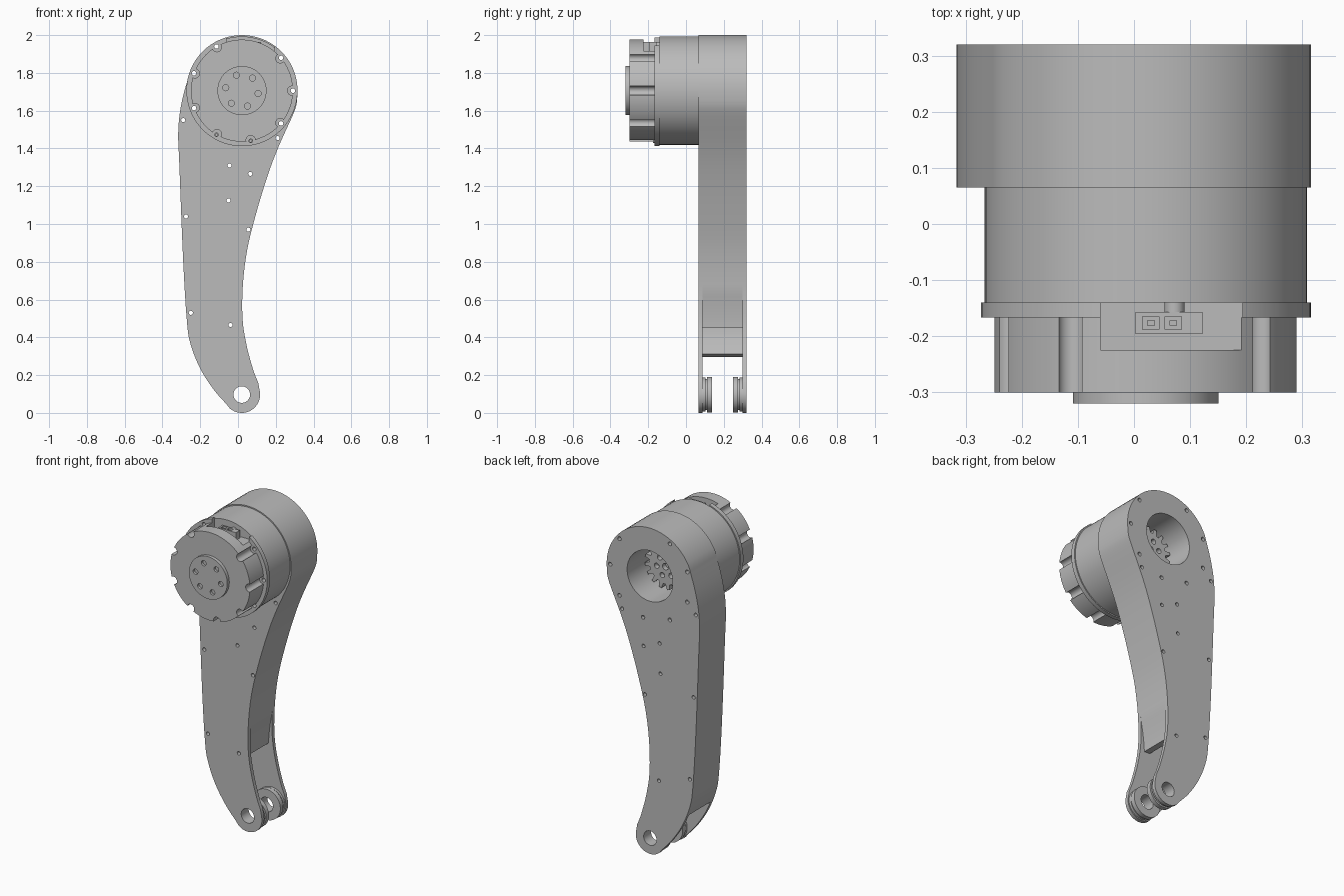
import bpy, bmesh
from math import sin, cos, radians, pi, hypot

if "Cube" in bpy.data.objects:
    bpy.data.objects.remove(bpy.data.objects["Cube"])

metal = bpy.data.materials.new("grey metal")
metal.use_nodes = True
metal.diffuse_color = (0.5, 0.5, 0.5, 1)
metal.node_tree.nodes["Principled BSDF"].inputs["Base Color"].default_value = (0.5, 0.5, 0.5, 1)

CX, CZ = 0.021, 1.706     # motor axis
FX, FZ = 0.02, 0.097      # foot axis


def circle(x, z, r, n=64):
    return [(x + r * cos(2 * pi * i / n), z + r * sin(2 * pi * i / n)) for i in range(n)]


def polar(r, deg, x=CX, z=CZ):
    return x + r * cos(radians(deg)), z + r * sin(radians(deg))


def rect(x0, x1, z0, z1):
    return [(x0, z0), (x1, z0), (x1, z1), (x0, z1)]


def prisms(name, parts):
    """One mesh of XZ outlines, each extruded from y0 to y1."""
    bm = bmesh.new()
    for pts, y0, y1 in parts:
        a = [bm.verts.new((x, y0, z)) for x, z in pts]
        b = [bm.verts.new((x, y1, z)) for x, z in pts]
        bm.faces.new(a)
        bm.faces.new(b[::-1])
        for i in range(len(a)):
            j = (i + 1) % len(a)
            bm.faces.new((a[j], a[i], b[i], b[j]))
    bmesh.ops.recalc_face_normals(bm, faces=bm.faces)
    me = bpy.data.meshes.new(name)
    bm.to_mesh(me)
    bm.free()
    me.materials.append(metal)
    ob = bpy.data.objects.new(name, me)
    bpy.context.collection.objects.link(ob)
    return ob


def build(name, pts, y0, y1, cuts=()):
    """A prism with other prisms cut away, smooth shaded with sharp edges."""
    ob = prisms(name, [(pts, y0, y1)])
    bpy.ops.object.select_all(action="DESELECT")
    bpy.context.view_layer.objects.active = ob
    ob.select_set(True)
    if cuts:
        cutter = prisms(name + "_cutter", cuts)
        cutter.hide_render = True
        mod = ob.modifiers.new("cut", "BOOLEAN")
        mod.operation, mod.solver, mod.object = "DIFFERENCE", "EXACT", cutter
        bpy.ops.object.modifier_apply(modifier=mod.name)
        bpy.data.objects.remove(cutter)
    bpy.ops.object.shade_smooth_by_angle(angle=radians(30))


def spline(pts, steps=6):
    """Open Catmull-Rom curve through the points."""
    p = [pts[0]] + pts + [pts[-1]]
    out = []
    for a, b, c, d in zip(p, p[1:], p[2:], p[3:]):
        for s in range(steps):
            t = s / steps
            out.append(tuple(0.5 * (2 * b[k] + (c[k] - a[k]) * t
                                    + (2 * a[k] - 5 * b[k] + 4 * c[k] - d[k]) * t * t
                                    + (3 * b[k] - a[k] - 3 * c[k] + d[k]) * t ** 3) for k in (0, 1)))
    return out + [pts[-1]]


def strip(pts, width):
    """Closed band between an open counter-clockwise path and its inward offset."""
    inner = []
    for i, (x, z) in enumerate(pts):
        (ax, az), (bx, bz) = pts[max(i - 1, 0)], pts[min(i + 1, len(pts) - 1)]
        dx, dz = bx - ax, bz - az
        length = hypot(dx, dz)
        inner.append((x - dz / length * width, z + dx / length * width))
    return pts + inner[::-1]


# Leg outline: head arc, straight rear edge, foot arc, concave front edge
head = [polar(0.294, a) for a in range(0, 151, 5)]
rear = spline([polar(0.294, 155), (-0.295, 1.66), (-0.316, 1.5), (-0.31, 1.3), (-0.29, 0.8),
               (-0.27, 0.48), (-0.25, 0.36), (-0.2, 0.235), (-0.13, 0.125), (-0.06, 0.045)])
foot = [polar(0.097, a, FX, FZ) for a in range(230, 376, 8)]
front = spline([(0.107, 0.16), (0.08, 0.23), (0.045, 0.36), (0.024, 0.5), (0.026, 0.68), (0.05, 0.87),
                (0.1, 1.07), (0.16, 1.265), (0.215, 1.41), (0.296, 1.59), (0.313, 1.65)])
outline = head + rear + foot + front

# Hollow core: a wall round the head, open at the foot, sunk in at its front end
wall_path = [(x - 0.15 * max(0, 0.65 - z), z) for x, z in front if z > 0.44]
wall_path += head + [p for p in rear if p[1] > 0.28]
wall = strip(wall_path, 0.04)

# Through holes: leg screws and motor ring screws (one place left for the plug)
leg_holes = [(-0.29, 1.55), (0.21, 1.455), (-0.045, 1.31), (0.065, 1.265), (-0.05, 1.125),
             (-0.275, 1.04), (0.055, 0.97), (-0.25, 0.53), (-0.04, 0.465)]
ring = [40 * k for k in range(9) if k != 2]
leg_drills = [(circle(x, z, 0.011, 16), -0.1, 0.5) for x, z in leg_holes]
ring_drills = [(circle(*polar(0.27, a), 0.012, 16), -0.5, 0.5) for a in ring]
drills = leg_drills + ring_drills
pin = (circle(FX, FZ, 0.044, 40), -0.1, 0.5)
bore = (circle(CX, CZ, 0.155), 0.1, 0.5)

build("front_plate", outline, 0.065, 0.088, drills + [pin])
build("back_plate", outline, 0.298, 0.32, drills + [pin, bore])
build("leg_wall", wall, 0.088, 0.298, drills)
build("bearing_ring", circle(CX, CZ, 0.185), 0.088, 0.298, [bore])

# Stepped bosses at the foot
for name, levels in (("front", (0.088, 0.103, 0.11, 0.138)), ("back", (0.298, 0.283, 0.276, 0.248))):
    for i, r in enumerate((0.09, 0.082, 0.094)):
        y0, y1 = sorted(levels[i:i + 2])
        build(f"{name}_foot_boss_{i + 1}", circle(FX, FZ, r), y0, y1, [pin])

# Gear inside the rear bore
teeth = 16
gear = [polar(r, 360 * (i + f) / teeth) for i in range(teeth)
        for r, f in ((0.108, 0), (0.108, 0.35), (0.14, 0.5), (0.14, 0.8))]
gear_holes = [(circle(*polar(0.06, 60 * k + 50), 0.016, 20), 0.14, 0.3) for k in range(6)]
build("gear", gear, 0.1, 0.17, gear_holes + [(circle(CX, CZ, 0.02, 20), 0.14, 0.3)])

# Motor: body, flange, notched housing and output hub
pocket = (rect(-0.06, 0.193, 1.915, 2.2), -0.225, -0.13)
build("motor_body", circle(CX, CZ, 0.287, 96), -0.14, 0.065, ring_drills)
build("motor_flange", circle(CX, CZ, 0.294, 96), -0.167, -0.14, ring_drills + [pocket])
notches = [(circle(*polar(0.265, a), 0.024, 24), -0.5, -0.1) for a in ring]
build("motor_housing", circle(CX, CZ, 0.27, 96), -0.3, -0.167, notches + [pocket])
hub_holes = [(circle(*polar(0.087, 60 * k + 50), 0.016, 20), -0.4, -0.305) for k in range(6)]
build("output_hub", circle(CX, CZ, 0.13), -0.32, -0.3, hub_holes)

# Two remaining screws in the lower flange
for a in (240, 280):
    x, z = polar(0.27, a)
    build(f"flange_screw_{a}", circle(x, z, 0.012, 16), -0.175, -0.13,
          [(circle(x, z, 0.006, 6), -0.2, -0.165)])

# Plug socket with two pins in the housing pocket
sockets = [(rect(x, x + 0.03, 1.925, 2.0), -0.188, -0.165) for x in (0.015, 0.055)]
build("plug_socket", rect(0.003, 0.122, 1.91, 1.963), -0.196, -0.157, sockets)
for i, x in enumerate((0.03, 0.07)):
    build(f"plug_pin_{i + 1}", rect(x - 0.007, x + 0.007, 1.915, 1.955), -0.181, -0.172)
build("plug_screw", circle(0.072, 1.945, 0.018, 20), -0.157, -0.138)
